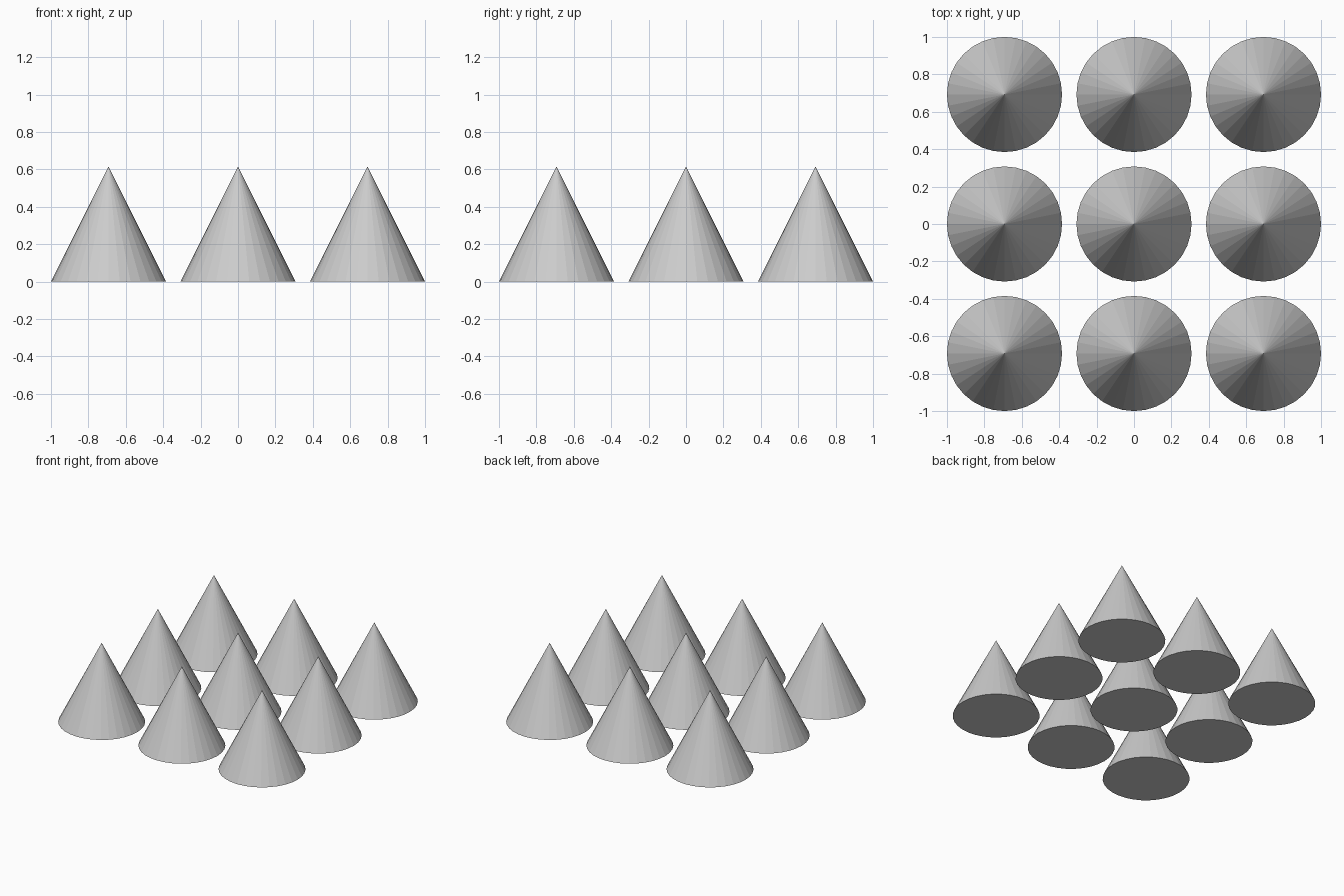
import bpy

if "Cube" in bpy.data.objects:
    bpy.data.objects.remove(bpy.data.objects["Cube"])

RADIUS = 1 / 3.25
HEIGHT = 2 * RADIUS
SPACING = 2.25 * RADIUS


def add_cone(name, x, y):
    bpy.ops.mesh.primitive_cone_add(
        vertices=32, radius1=RADIUS, radius2=0, depth=HEIGHT,
        location=(x, y, HEIGHT / 2))
    bpy.context.object.name = name


# Three by three grid of flat-faced cones
for row, y_step in zip(("front", "middle", "back"), (-1, 0, 1)):
    for column, x_step in zip(("left", "centre", "right"), (-1, 0, 1)):
        add_cone(f"cone_{row}_{column}", x_step * SPACING, y_step * SPACING)
